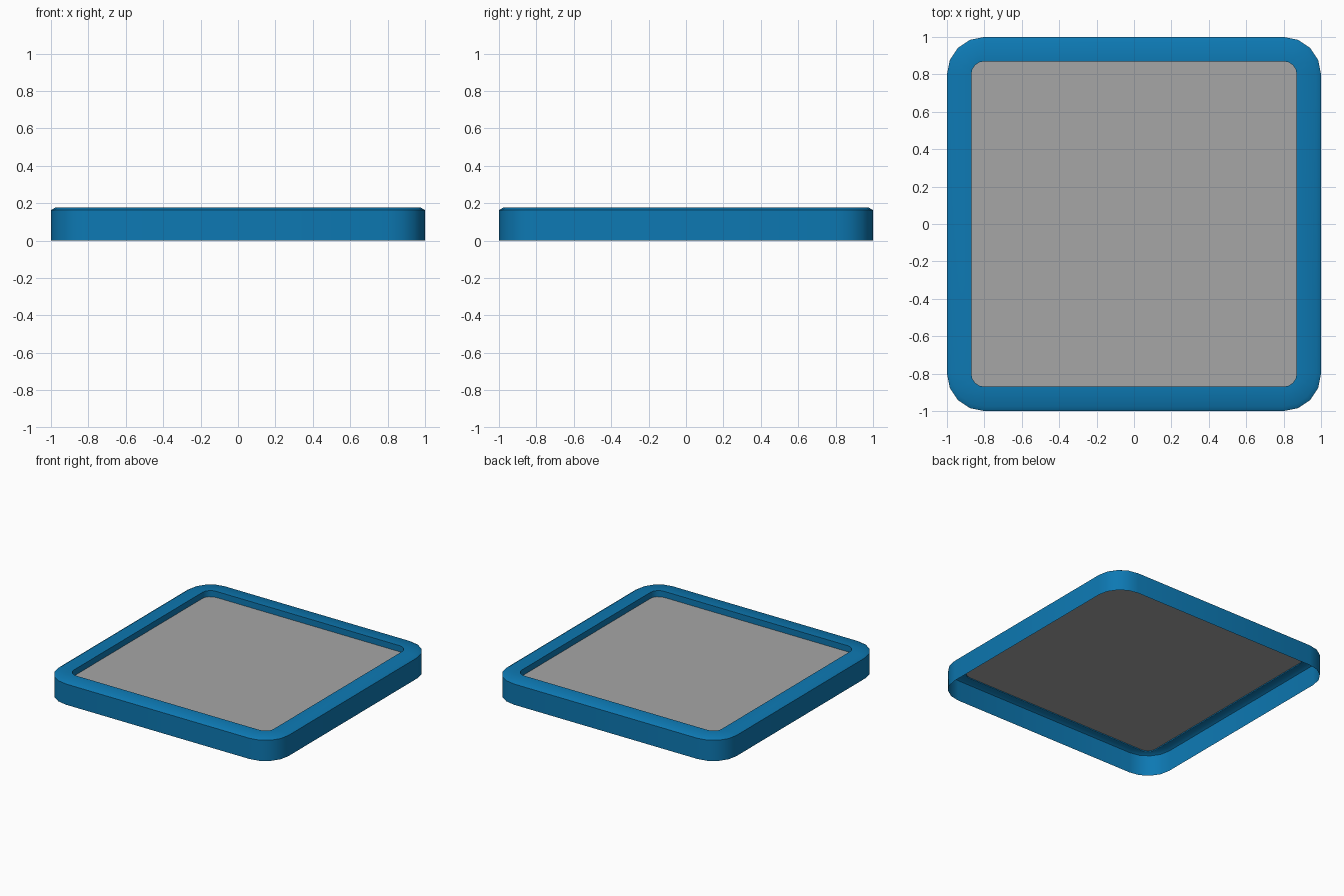
import bpy, bmesh, math

if "Cube" in bpy.data.objects:
    bpy.data.objects.remove(bpy.data.objects["Cube"])


def material(name, rgb):
    m = bpy.data.materials.new(name)
    m.diffuse_color = (*rgb, 1)
    m.use_nodes = True
    m.node_tree.nodes["Principled BSDF"].inputs["Base Color"].default_value = m.diffuse_color
    return m


def rounded_ring(bm, half, z, centre=0.8, seg=4):
    """Loop of vertices around a rounded square; all loops share corner centres."""
    r = half - centre
    verts = []
    for q, (sx, sy) in enumerate(((1, 1), (-1, 1), (-1, -1), (1, -1))):
        for i in range(seg + 1):
            a = math.pi / 2 * (q + i / seg)
            verts.append(bm.verts.new((sx * centre + r * math.cos(a),
                                       sy * centre + r * math.sin(a), z)))
    return verts


def finish(bm, name, mat):
    me = bpy.data.meshes.new(name)
    bm.to_mesh(me)
    bm.free()
    me.materials.append(mat)
    ob = bpy.data.objects.new(name, me)
    bpy.context.collection.objects.link(ob)
    bpy.ops.object.select_all(action='DESELECT')
    ob.select_set(True)
    bpy.context.view_layer.objects.active = ob
    bpy.ops.object.shade_smooth_by_angle(angle=math.radians(35))
    return ob


blue = material("blue", (0.004, 0.19, 0.45))
grey = material("grey", (0.38, 0.38, 0.38))

# Frame: thin outer skirt, chamfer, flat rim and inner lip, open underneath
profile = [(1.0, 0.0), (1.0, 0.163), (0.975, 0.178), (0.87, 0.178), (0.87, 0.12)]
bm = bmesh.new()
rings = [rounded_ring(bm, h, z) for h, z in profile]
for a, b in zip(rings, rings[1:]):
    n = len(a)
    for i in range(n):
        j = (i + 1) % n
        bm.faces.new((a[i], a[j], b[j], b[i]))
finish(bm, "frame", blue)

# Panel: flat sheet set just inside the lip
bm = bmesh.new()
bm.faces.new(rounded_ring(bm, 0.87, 0.13))
finish(bm, "panel", grey)
